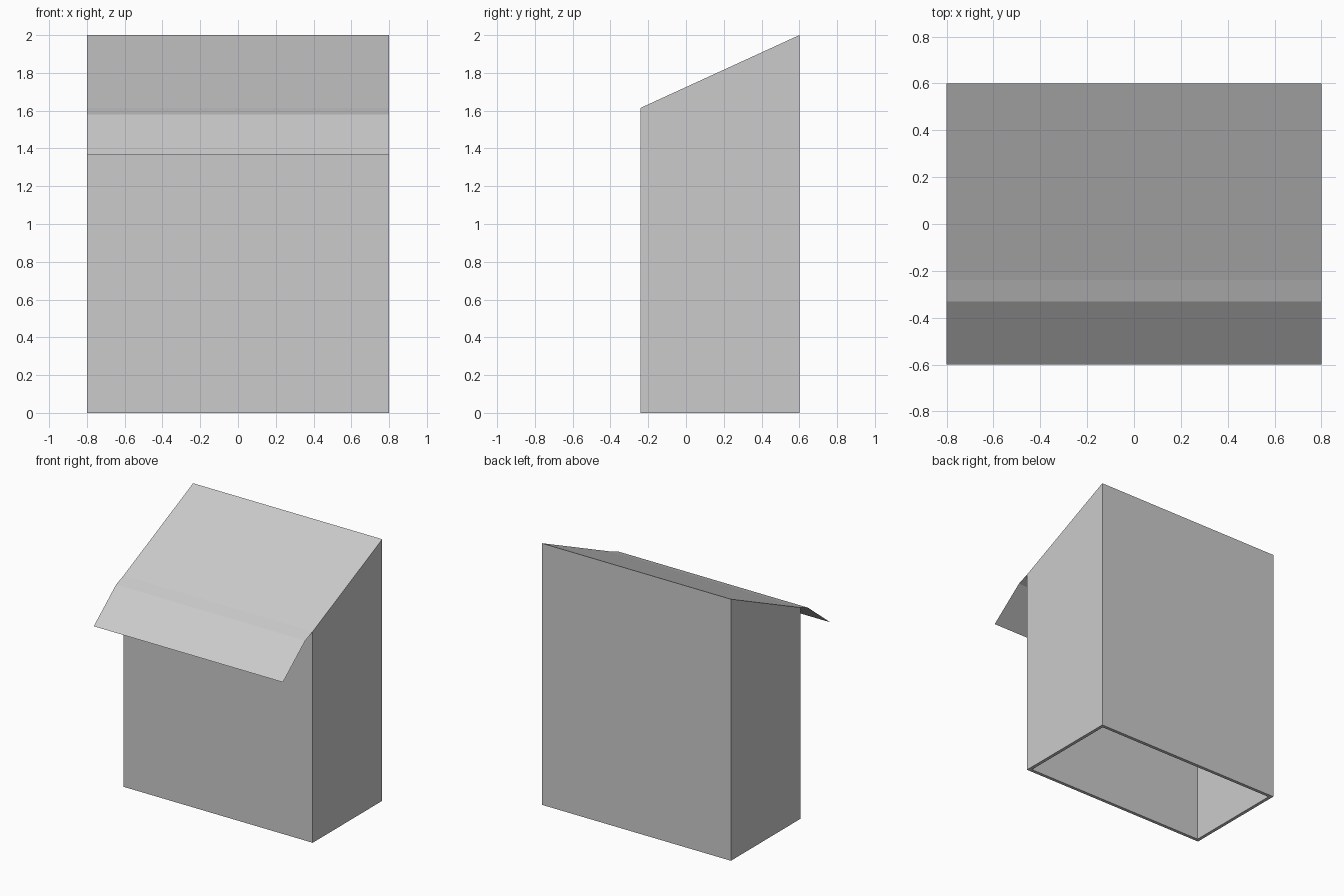
import bpy, bmesh

if "Cube" in bpy.data.objects:
    bpy.data.objects.remove(bpy.data.objects["Cube"])

grey = bpy.data.materials.new("plain_grey")
grey.diffuse_color = (0.6, 0.6, 0.6, 1)
grey.use_nodes = True
grey.node_tree.nodes["Principled BSDF"].inputs["Base Color"].default_value = grey.diffuse_color

HALF_W = 0.8      # half width along x
WALL = 0.025      # wall thickness


def extrude_x(bm, profile, half, closed):
    """Sweep a (y, z) profile from -half to +half; return the two vertex rows."""
    rows = [[bm.verts.new((x, y, z)) for y, z in profile] for x in (-half, half)]
    n = len(profile)
    for i in range(n if closed else n - 1):
        j = (i + 1) % n
        bm.faces.new((rows[0][i], rows[1][i], rows[1][j], rows[0][j]))
    return rows


def finish(bm, name):
    mesh = bpy.data.meshes.new(name)
    bm.to_mesh(mesh)
    bm.free()
    mesh.materials.append(grey)
    obj = bpy.data.objects.new(name, mesh)
    bpy.context.collection.objects.link(obj)
    return obj


# Hollow body: slanted-roof box with an open bottom
bm = bmesh.new()
section = [(-0.24, 0), (-0.24, 1.615), (0.6, 2.0), (0.6, 0)]
left, right = extrude_x(bm, section, HALF_W, closed=False)
bm.faces.new(left)
bm.faces.new(right)
bmesh.ops.recalc_face_normals(bm, faces=bm.faces)
# make sure the normals of the open shell point outward
roof = max(bm.faces, key=lambda f: f.calc_center_median().z)
if roof.normal.z < 0:
    bmesh.ops.reverse_faces(bm, faces=bm.faces)
body = finish(bm, "body")
shell = body.modifiers.new("wall_thickness", "SOLIDIFY")
shell.thickness = WALL
shell.offset = -1
shell.use_even_offset = True

# Thin bent awning sheet continuing the roof over the front
bm = bmesh.new()
extrude_x(bm, [(-0.6, 1.365), (-0.33, 1.58), (-0.24, 1.615)], HALF_W, closed=False)
bm.normal_update()
for f in bm.faces:
    if f.normal.z < 0:
        f.normal_flip()
finish(bm, "awning")
